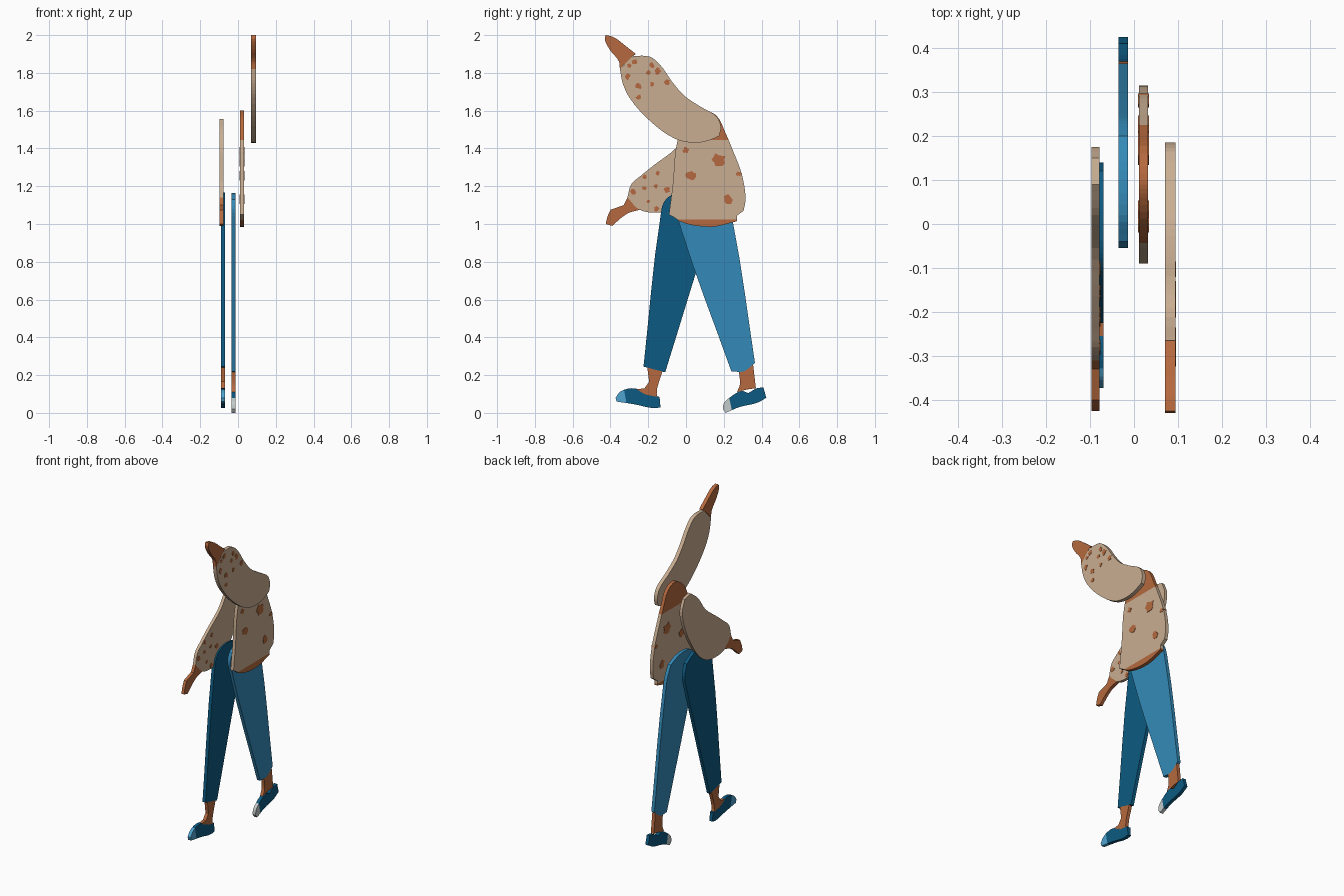
import bpy, bmesh, math, random
from mathutils import Vector

random.seed(4)
cube = bpy.data.objects.get("Cube")
if cube:
    bpy.data.objects.remove(cube)


def linear(channel):
    return channel / 12.92 if channel <= 0.04045 else ((channel + 0.055) / 1.055) ** 2.4


def make_material(name, hex_code):
    rgb = [linear(value / 255) for value in bytes.fromhex(hex_code)]
    material = bpy.data.materials.new(name)
    material.use_nodes = True
    shader = next(n for n in material.node_tree.nodes if n.type == "BSDF_PRINCIPLED")
    shader.inputs["Base Color"].default_value = (*rgb, 1)
    material.diffuse_color = (*rgb, 1)
    return material


tan = make_material("tan fabric", "C9AE92")
rust = make_material("rust skin", "B5693E")
navy = make_material("deep blue", "0D5A82")
azure = make_material("light blue", "348AB8")
sky = make_material("sky blue", "4FA3CF")
pale = make_material("pale toe", "C3CBCB")


def rounded(points, steps=4, corner=math.radians(42)):
    """Closed outline with gentle bends rounded and sharp corners kept."""
    pts = [Vector(p) for p in points]
    count = len(pts)

    def tangent(i, chord):
        before = (pts[i] - pts[i - 1]).normalized()
        after = (pts[(i + 1) % count] - pts[i]).normalized()
        if before.angle(after) > corner:
            return chord
        return (before + after).normalized() * chord.length

    outline = []
    for i in range(count):
        j = (i + 1) % count
        chord = pts[j] - pts[i]
        start, end = tangent(i, chord), tangent(j, chord)
        for k in range(steps):
            t = k / steps
            ease = t * t * (3 - 2 * t)
            outline.append(pts[i] + chord * ease
                           + start * (t * (1 - t) ** 2) - end * (t * t * (1 - t)))
    return outline


def add_slab(bm, outline, x_range):
    """Extrude a (y, z) outline between two x positions."""
    near, far = ([bm.verts.new((x, p[0], p[1])) for p in outline] for x in x_range)
    bm.faces.new(near)
    bm.faces.new(far)
    for i in range(len(outline)):
        bm.faces.new((near[i - 1], near[i], far[i], far[i - 1]))


def finish(name, bm, materials):
    bmesh.ops.recalc_face_normals(bm, faces=bm.faces[:])
    mesh = bpy.data.meshes.new(name)
    bm.to_mesh(mesh)
    bm.free()
    for material in materials:
        mesh.materials.append(material)
    obj = bpy.data.objects.new(name, mesh)
    bpy.context.scene.collection.objects.link(obj)
    return obj


def slab(name, x_range, points, material, trims=()):
    """Flat part; each trim (point, normal, material) recolours one side of a cut."""
    bm = bmesh.new()
    add_slab(bm, rounded(points), x_range)
    for index, (point, normal, _) in enumerate(trims, 1):
        origin, direction = Vector((0, *point)), Vector((0, *normal))
        bmesh.ops.bisect_plane(bm, geom=bm.verts[:] + bm.edges[:] + bm.faces[:],
                               plane_co=origin, plane_no=direction)
        for face in bm.faces:
            if (face.calc_center_median() - origin).dot(direction) > 0:
                face.material_index = index
    return finish(name, bm, [material] + [trim[2] for trim in trims])


def spots(name, x_range, places):
    """Thin ragged patches at (y, z, radius)."""
    bm = bmesh.new()
    for y, z, radius in places:
        ring = []
        for k in range(12):
            angle = math.tau * k / 12
            reach = radius * random.uniform(0.65, 1.2)
            ring.append((y + reach * math.cos(angle), z + reach * math.sin(angle)))
        add_slab(bm, ring, x_range)
    return finish(name, bm, [rust])


# Layer of each limb across the figure
LEFT_ARM = (0.07, 0.094)
TORSO = (0.011, 0.032)
LEFT_LEG = (-0.035, -0.014)
RIGHT_LEG = (-0.09, -0.069)
RIGHT_ARM = (-0.097, -0.078)

# Raised left arm
slab("left_sleeve", LEFT_ARM, [
    (-.35, 1.82), (-.28, 1.89), (-.19, 1.885), (-.135, 1.84), (-.075, 1.755),
    (-.01, 1.68), (.07, 1.625), (.165, 1.565), (.185, 1.51), (.175, 1.465),
    (.115, 1.44), (.04, 1.43), (-.055, 1.45), (-.19, 1.545), (-.3, 1.67),
    (-.335, 1.745)], tan)
slab("left_hand", LEFT_ARM, [
    (-.425, 2), (-.385, 1.99), (-.31, 1.935), (-.265, 1.9), (-.28, 1.89),
    (-.35, 1.82), (-.355, 1.86), (-.405, 1.925), (-.43, 1.98)], rust)
spots("left_sleeve_spots", (LEFT_ARM[1] - 0.004, LEFT_ARM[1] + 0.002), [
    (-.27, 1.86, .016), (-.18, 1.84, .014), (-.15, 1.81, .018), (-.2, 1.8, .013),
    (-.1, 1.75, .017), (-.18, 1.74, .013), (-.25, 1.73, .016), (-.31, 1.78, .016),
    (-.25, 1.67, .016), (-.3, 1.84, .012)])

# Torso with hem and bare shoulder
slab("torso", TORSO, [
    (-.09, 1.05), (-.07, 1.21), (-.045, 1.44), (0, 1.54), (.06, 1.59), (.1, 1.6),
    (.16, 1.575), (.21, 1.48), (.25, 1.385), (.295, 1.265), (.315, 1.13),
    (.305, 1.07), (.27, 1.045), (.27, 1.015), (.135, .985), (-.035, 1.015),
    (-.055, 1.03)], tan,
    [((0, 1.025), (0, -1), rust), ((.18, 1.445), (0, 1), rust)])
spots("torso_spots", (TORSO[0] - 0.002, TORSO[1] + 0.002), [
    (.03, 1.255, .03), (.175, 1.34, .034), (.225, 1.13, .024), (0, 1.39, .016),
    (.28, 1.265, .014)])

# Lowered right arm
slab("right_sleeve", RIGHT_ARM, [
    (-.055, 1.4), (.02, 1.5), (.09, 1.555), (.15, 1.54), (.175, 1.47), (.15, 1.36),
    (.09, 1.24), (0, 1.12), (-.07, 1.075), (-.15, 1.06), (-.245, 1.075),
    (-.31, 1.14), (-.29, 1.21), (-.24, 1.255), (-.165, 1.315)], tan)
slab("right_hand", RIGHT_ARM, [
    (-.31, 1.14), (-.33, 1.1), (-.4, 1.075), (-.415, 1.04), (-.425, 1),
    (-.39, .99), (-.34, 1.035), (-.3, 1.06), (-.245, 1.075)], rust)
spots("right_sleeve_spots", (RIGHT_ARM[1] - 0.004, RIGHT_ARM[1] + 0.002), [
    (-.28, 1.17, .015), (-.22, 1.19, .012), (-.16, 1.2, .012), (-.1, 1.18, .017),
    (-.15, 1.27, .012), (-.22, 1.25, .012), (-.155, 1.08, .014), (-.2, 1.12, .01)])

# Left leg, stepping back
slab("left_trouser", LEFT_LEG, [
    (-.035, 1), (-.055, 1.08), (-.04, 1.13), (.02, 1.16), (.12, 1.16), (.2, 1.13),
    (.235, 1.06), (.25, 1), (.365, .265), (.305, .22), (.24, .22)], azure)
slab("left_ankle", LEFT_LEG, [
    (.28, .22), (.305, .22), (.355, .258), (.37, .13), (.33, .125), (.27, .11),
    (.285, .15)], rust)
slab("left_shoe", LEFT_LEG, [
    (.195, .02), (.2, .05), (.23, .08), (.29, .12), (.33, .105), (.375, .13),
    (.41, .135), (.425, .08), (.38, .055), (.28, .03), (.21, 0)], navy,
    [((.235, .05), (-1, -.2), pale)])

# Right leg, stepping forward
slab("right_trouser", RIGHT_LEG, [
    (-.225, .245), (-.135, 1.04), (-.12, 1.11), (-.09, 1.145), (-.04, 1.165),
    (.05, 1.16), (.12, 1.12), (.14, 1.05), (.12, .96), (.055, .75),
    (-.11, .215)], navy)
slab("right_ankle", RIGHT_LEG, [
    (-.205, .24), (-.125, .22), (-.155, .1), (-.15, .085), (-.22, .1),
    (-.26, .125), (-.22, .13), (-.195, .165)], rust)
slab("right_shoe", RIGHT_LEG, [
    (-.373, .08), (-.347, .113), (-.27, .13), (-.205, .1), (-.14, .085),
    (-.135, .03), (-.165, .025), (-.27, .045), (-.368, .06)], navy,
    [((-.32, .08), (-1, -.2), sky)])
